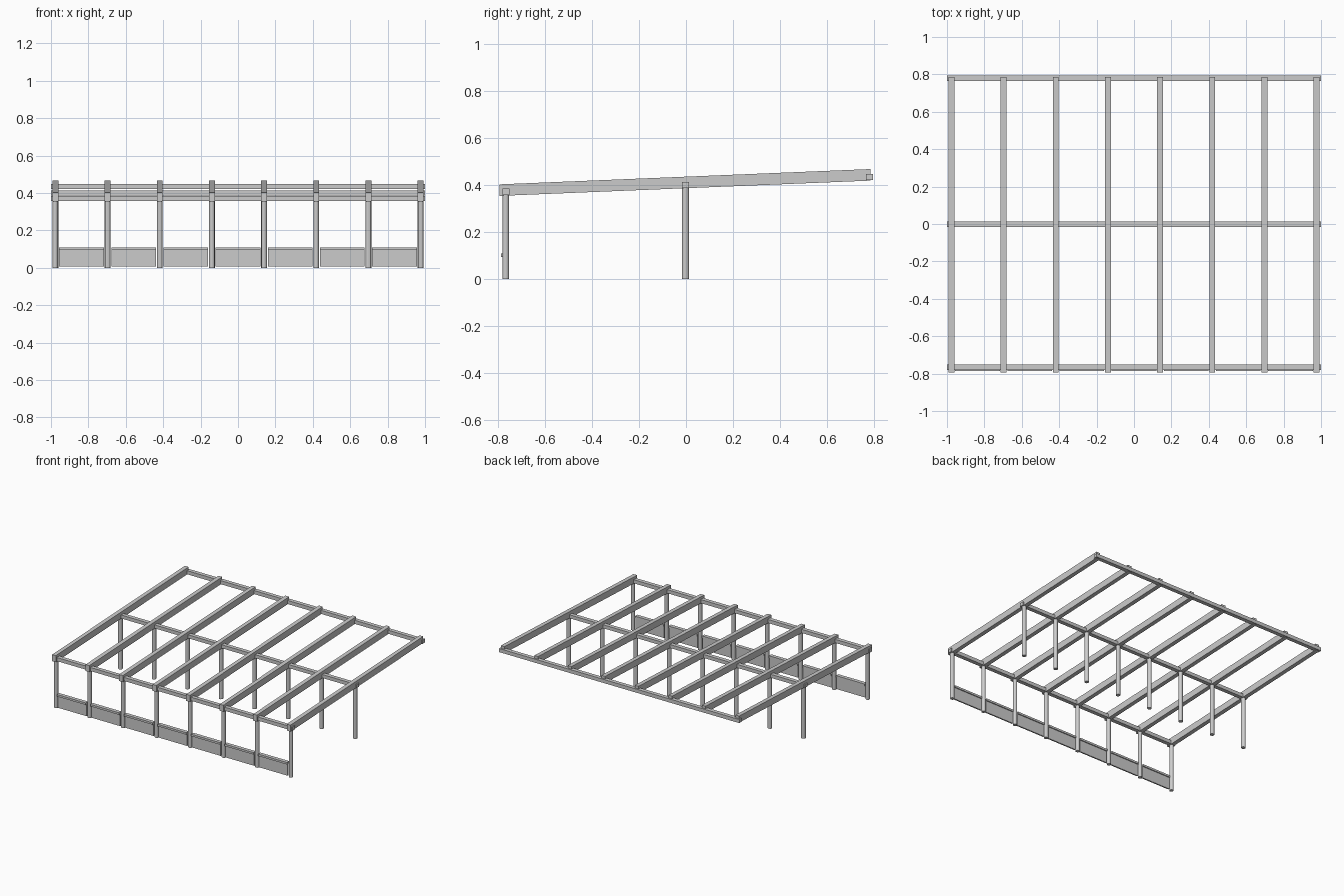
import bpy
import bmesh
from mathutils import Matrix, Vector

cube = bpy.data.objects.get("Cube")
if cube:
    bpy.data.objects.remove(cube, do_unlink=True)

# Bare metal
grey = bpy.data.materials.new("light grey metal")
grey.use_nodes = True
colour = (0.6, 0.6, 0.6, 1)
grey.diffuse_color = colour
grey.metallic = 1
shader = grey.node_tree.nodes["Principled BSDF"]
shader.inputs["Base Color"].default_value = colour
shader.inputs["Metallic"].default_value = 1


def finish(name, bm):
    # Every part is a closed solid: make its faces point outward
    bm.normal_update()
    if bm.calc_volume(signed=True) < 0:
        bmesh.ops.reverse_faces(bm, faces=bm.faces[:])
    mesh = bpy.data.meshes.new(name)
    bm.to_mesh(mesh)
    bm.free()
    mesh.materials.append(grey)
    obj = bpy.data.objects.new(name, mesh)
    bpy.context.collection.objects.link(obj)


def box(name, low, high):
    low, high = Vector(low), Vector(high)
    bm = bmesh.new()
    bmesh.ops.create_cube(bm, size=1, matrix=Matrix.Translation((low + high) / 2)
                          @ Matrix.Diagonal((high - low).to_4d()))
    finish(name, bm)


def post(name, x, y, height, radius):
    bm = bmesh.new()
    bmesh.ops.create_cone(bm, segments=12, radius1=radius, radius2=radius, depth=height,
                          cap_ends=True, matrix=Matrix.Translation((x, y, height / 2)))
    finish(name, bm)


def rafter(name, x, width):
    # Sloping side profile, joined across the width by quads
    profile = [(-0.793, 0.354), (0.785, 0.419), (0.785, 0.468), (-0.793, 0.403)]
    bm = bmesh.new()
    near, far = [[bm.verts.new((x + side * width / 2, y, z)) for y, z in profile]
                 for side in (-1, 1)]
    bm.faces.new(near[::-1])
    bm.faces.new(far)
    for i in range(4):
        j = (i + 1) % 4
        bm.faces.new((near[i], near[j], far[j], far[i]))
    finish(name, bm)


spacing = 0.279
columns = [spacing * (i - 3.5) for i in range(8)]
front_y, middle_y = -0.766, -0.002

# Rafters and the two rows of round posts
for i, x in enumerate(columns):
    rafter(f"rafter_{i + 1}", x, 0.031)
    post(f"front_post_{i + 1}", x, front_y, 0.37, 0.0145)
    post(f"middle_post_{i + 1}", x, middle_y, 0.4, 0.0155)

# Long beams across the whole width
for name, y, low, high in [("front_beam", front_y, 0.358, 0.385),
                           ("middle_beam", middle_y, 0.387, 0.413),
                           ("back_beam", 0.78, 0.421, 0.448)]:
    box(name, (-1, y - 0.015, low), (1, y + 0.015, high))

# Low wall panels between the front posts, each with a top rail
for i, x in enumerate(columns[:-1]):
    left, right = x + 0.02, x + spacing - 0.02
    box(f"wall_panel_{i + 1}", (left, -0.775, 0.006), (right, -0.765, 0.097))
    box(f"panel_rail_{i + 1}", (left, -0.786, 0.095), (right, -0.758, 0.11))
